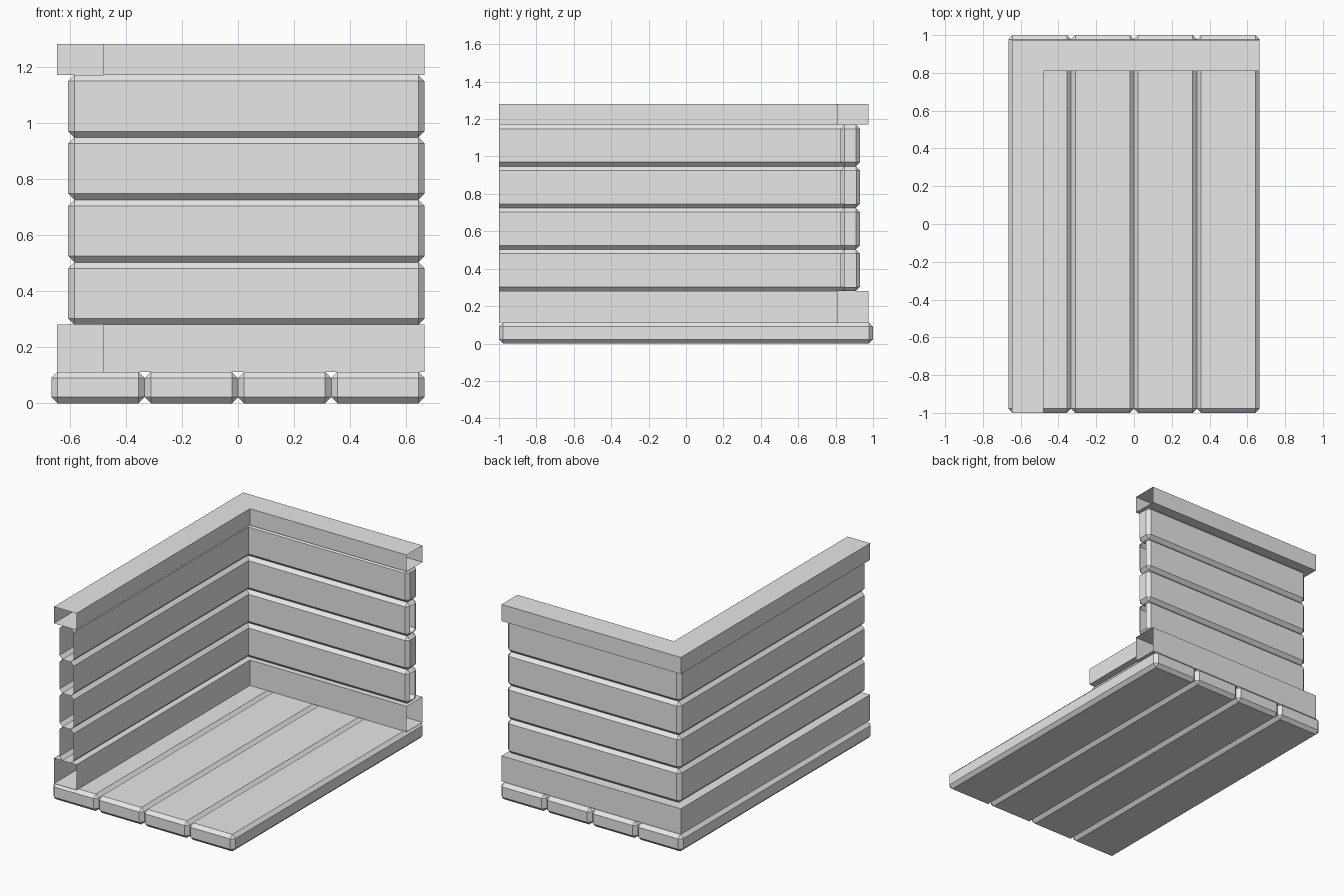
import bpy
import bmesh
from mathutils import Vector

cube = bpy.data.objects.get("Cube")
if cube:
    bpy.data.objects.remove(cube, do_unlink=True)

grey = bpy.data.materials.new("plain_grey")
grey.use_nodes = True
grey.diffuse_color = (0.8, 0.8, 0.8, 1)
grey.node_tree.nodes["Principled BSDF"].inputs["Base Color"].default_value = (0.8, 0.8, 0.8, 1)

CHAMFER = 0.022
FRONT, BACK = -1.0, 0.93
LEFT, RIGHT = -0.605, 0.665
THICK = 0.105


def finish(name, bm):
    mesh = bpy.data.meshes.new(name)
    bm.to_mesh(mesh)
    bm.free()
    mesh.materials.append(grey)
    obj = bpy.data.objects.new(name, mesh)
    bpy.context.collection.objects.link(obj)


def remove_end(bm, direction):
    """Open the hollow end that faces one direction."""
    bm.normal_update()
    ends = [f for f in bm.faces if f.normal.dot(Vector(direction)) > 0.99]
    bmesh.ops.delete(bm, geom=ends, context='FACES')


def plank(name, low, high, open_end=None, square_end=None):
    """Chamfered board; a square end keeps its full section up to the cut."""
    low, high = Vector(low), Vector(high)
    bm = bmesh.new()
    bmesh.ops.create_cube(bm, size=1)
    for v in bm.verts:
        v.co = Vector((low[i] + (v.co[i] + 0.5) * (high[i] - low[i]) for i in range(3)))
    bm.normal_update()
    edges = list(bm.edges)
    if square_end:
        edges = [e for e in edges if not any(
            f.normal.dot(Vector(square_end)) > 0.99 for f in e.link_faces)]
    bmesh.ops.bevel(bm, geom=edges, offset=CHAMFER, segments=1,
                    profile=0.5, affect='EDGES')
    if open_end:
        remove_end(bm, open_end)
    finish(name, bm)


def corner_trim(name, bottom, top):
    """L-shaped hollow rail with open ends."""
    outline = [(-0.645, FRONT), (-0.48, FRONT), (-0.48, 0.81),
               (RIGHT, 0.81), (RIGHT, 0.975), (-0.645, 0.975)]
    bm = bmesh.new()
    face = bm.faces.new([bm.verts.new((x, y, bottom)) for x, y in outline])
    result = bmesh.ops.extrude_face_region(bm, geom=[face], use_keep_orig=True)
    for v in result["geom"]:
        if isinstance(v, bmesh.types.BMVert):
            v.co.z = top
    bmesh.ops.recalc_face_normals(bm, faces=bm.faces[:])
    bm.normal_update()
    ends = [f for f in bm.faces
            if all(abs(v.co.y - FRONT) < 1e-4 for v in f.verts)
            or all(abs(v.co.x - RIGHT) < 1e-4 for v in f.verts)]
    bmesh.ops.delete(bm, geom=ends, context='FACES')
    finish(name, bm)


# Floor boards
width = 2 * RIGHT / 4
for i in range(4):
    x = -RIGHT + i * width
    plank(f"floor_board_{i + 1}", (x, -1, 0), (x + width, 1, 0.112))

# Wall rails
corner_trim("bottom_rail", 0.112, 0.28)
corner_trim("top_rail", 1.17, 1.28)

# Wall boards, alternately open and capped at the end of the back wall
height = (1.17 - 0.28) / 4
for i in range(4):
    z = 0.28 + i * height
    plank(f"side_wall_board_{i + 1}", (LEFT, FRONT, z),
          (LEFT + THICK, BACK, z + height),
          open_end=(0, -1, 0), square_end=(0, -1, 0))
    plank(f"back_wall_board_{i + 1}", (LEFT, BACK - THICK, z),
          (RIGHT, BACK, z + height),
          open_end=(1, 0, 0) if i % 2 == 0 else None)
